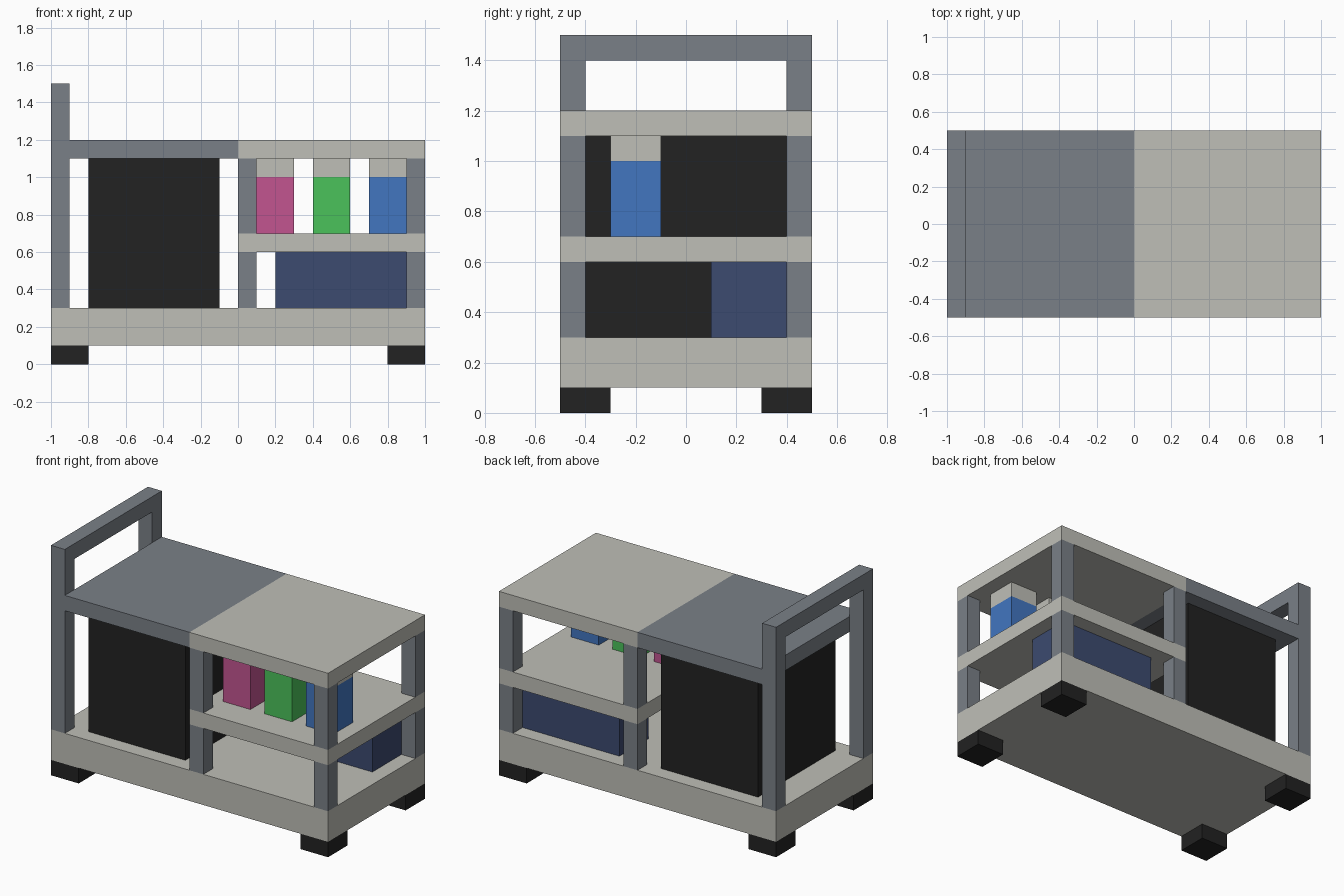
import bpy
import bmesh

cube = bpy.data.objects.get("Cube")
if cube:
    bpy.data.objects.remove(cube, do_unlink=True)


def material(name, rgb):
    mat = bpy.data.materials.new(name)
    mat.use_nodes = True
    colour = (*rgb, 1.0)
    mat.diffuse_color = colour
    bsdf = next(n for n in mat.node_tree.nodes if n.type == 'BSDF_PRINCIPLED')
    bsdf.inputs["Base Color"].default_value = colour
    bsdf.inputs["Roughness"].default_value = 0.8
    return mat


BEIGE = material("warm_grey", (0.52, 0.52, 0.475))
GREY = material("slate_grey", (0.195, 0.217, 0.245))
BLACK = material("black", (0.016, 0.016, 0.016))
PINK = material("pink", (0.54, 0.089, 0.28))
GREEN = material("green", (0.07, 0.54, 0.105))
BLUE = material("blue", (0.054, 0.18, 0.53))
NAVY = material("navy", (0.045, 0.069, 0.162))


def box(name, mat, x, y, z):
    """Box spanning the given (min, max) ranges."""
    bm = bmesh.new()
    bmesh.ops.create_cube(bm, size=1.0)
    for v in bm.verts:
        for i, (lo, hi) in enumerate((x, y, z)):
            v.co[i] = lo if v.co[i] < 0 else hi
    mesh = bpy.data.meshes.new(name)
    bm.to_mesh(mesh)
    bm.free()
    mesh.materials.append(mat)
    obj = bpy.data.objects.new(name, mesh)
    bpy.context.collection.objects.link(obj)
    return obj


FULL_Y = (-0.5, 0.5)
SIDES = (("right", (-0.5, -0.4)), ("left", (0.4, 0.5)))

# Base deck, shelf and top panels
box("base_deck", BEIGE, (-1, 1), FULL_Y, (0.1, 0.3))
box("middle_shelf", BEIGE, (0, 1), FULL_Y, (0.6, 0.7))
box("shelf_top", BEIGE, (0, 1), FULL_Y, (1.1, 1.2))
box("bin_lid", GREY, (-0.9, 0), FULL_Y, (1.1, 1.2))

# Feet at the four corners
for end, x in (("handle", (-1, -0.8)), ("shelf", (0.8, 1))):
    for side, y in (("front", (-0.5, -0.3)), ("back", (0.3, 0.5))):
        box(f"{side}_{end}_foot", BLACK, x, y, (0, 0.1))

# Upright posts below and above the shelf, and the push handle
for side, y in (("front", (-0.5, -0.4)), ("back", (0.4, 0.5))):
    for place, x in (("inner", (0, 0.1)), ("outer", (0.9, 1))):
        box(f"{side}_{place}_lower_post", GREY, x, y, (0.3, 0.6))
        box(f"{side}_{place}_upper_post", GREY, x, y, (0.7, 1.1))
    box(f"{side}_handle_post", GREY, (-1, -0.9), y, (0.3, 1.4))
box("handle_bar", GREY, (-1, -0.9), FULL_Y, (1.4, 1.5))

# Waste bin and storage box
box("waste_bin", BLACK, (-0.8, -0.1), (-0.4, 0.4), (0.3, 1.1))
box("storage_box", NAVY, (0.2, 0.9), (0.1, 0.4), (0.3, 0.6))

# Bottles with caps
for name, mat, x in (("pink", PINK, 0.1), ("green", GREEN, 0.4), ("blue", BLUE, 0.7)):
    box(f"{name}_bottle", mat, (x, x + 0.2), (-0.3, -0.1), (0.7, 1.0))
    box(f"{name}_bottle_cap", BEIGE, (x, x + 0.2), (-0.3, -0.1), (1.0, 1.1))
